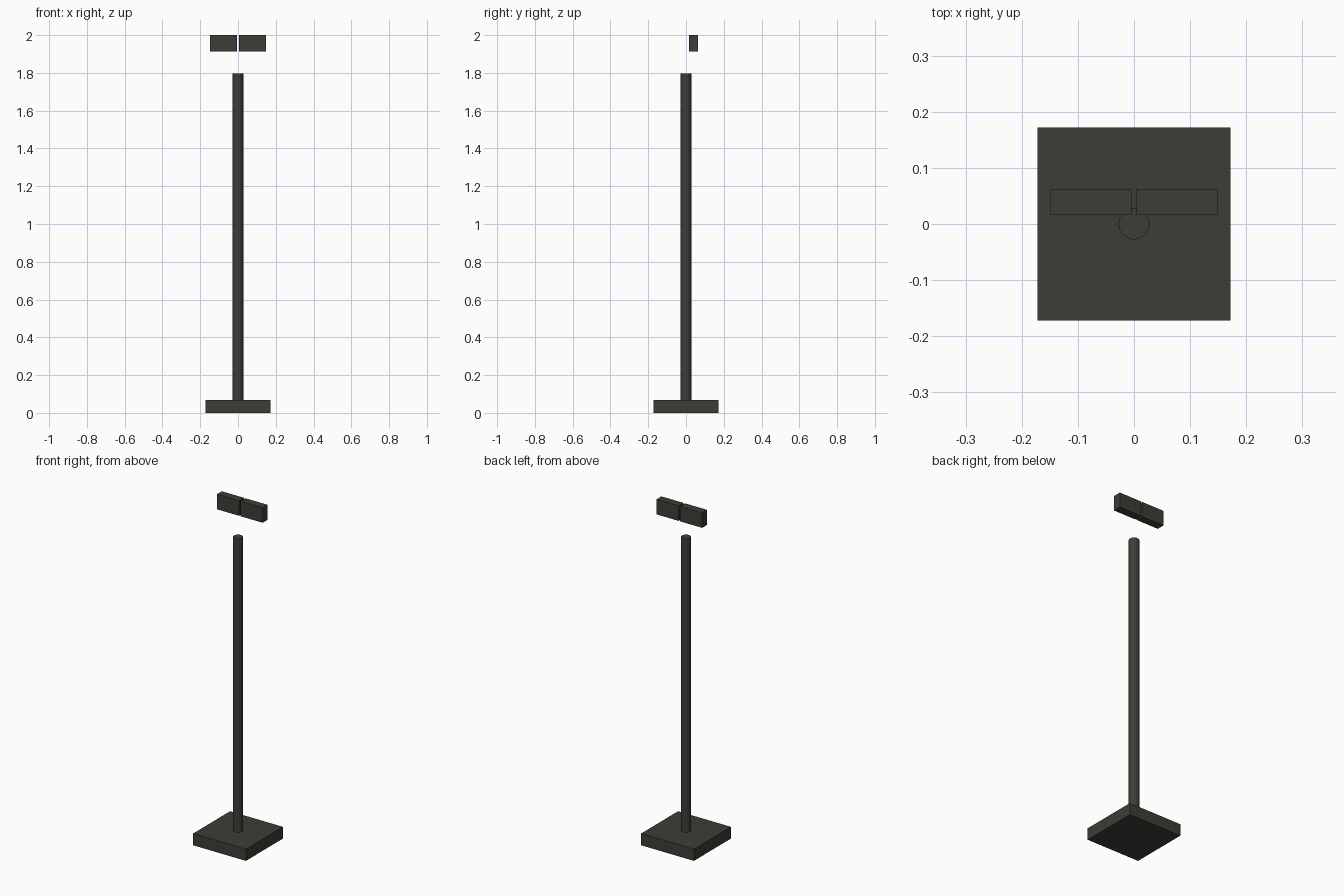
import bpy, bmesh, math
from mathutils import Matrix, Vector

if "Cube" in bpy.data.objects:
    bpy.data.objects.remove(bpy.data.objects["Cube"])

dark = bpy.data.materials.new("dark_olive_grey")
dark.diffuse_color = (0.047, 0.047, 0.038, 1)
dark.use_nodes = True
dark.node_tree.nodes["Principled BSDF"].inputs["Base Color"].default_value = dark.diffuse_color


def finish(name, bm):
    me = bpy.data.meshes.new(name)
    bm.to_mesh(me)
    bm.free()
    me.materials.append(dark)
    ob = bpy.data.objects.new(name, me)
    bpy.context.collection.objects.link(ob)
    return ob


def box(name, lo, hi):
    lo, hi = Vector(lo), Vector(hi)
    bm = bmesh.new()
    bmesh.ops.create_cube(bm, size=1, matrix=Matrix.Translation((lo + hi) / 2)
                          @ Matrix.Diagonal((*(hi - lo), 1)))
    return finish(name, bm)


# square foot
box("base", (-0.172, -0.172, 0), (0.172, 0.172, 0.069))

# round post
z0, z1 = 0.069, 1.796
bm = bmesh.new()
bmesh.ops.create_cone(bm, cap_ends=True, segments=16, radius1=0.0278, radius2=0.0278,
                      depth=z1 - z0, matrix=Matrix.Translation((0, 0, (z0 + z1) / 2)))
finish("post", bm)

# pair of floating blocks above the post
for side, x0, x1 in (("left", -0.149, -0.0045), ("right", 0.0045, 0.149)):
    box(side + "_head_block", (x0, 0.016, 1.912), (x1, 0.0625, 2.0))
